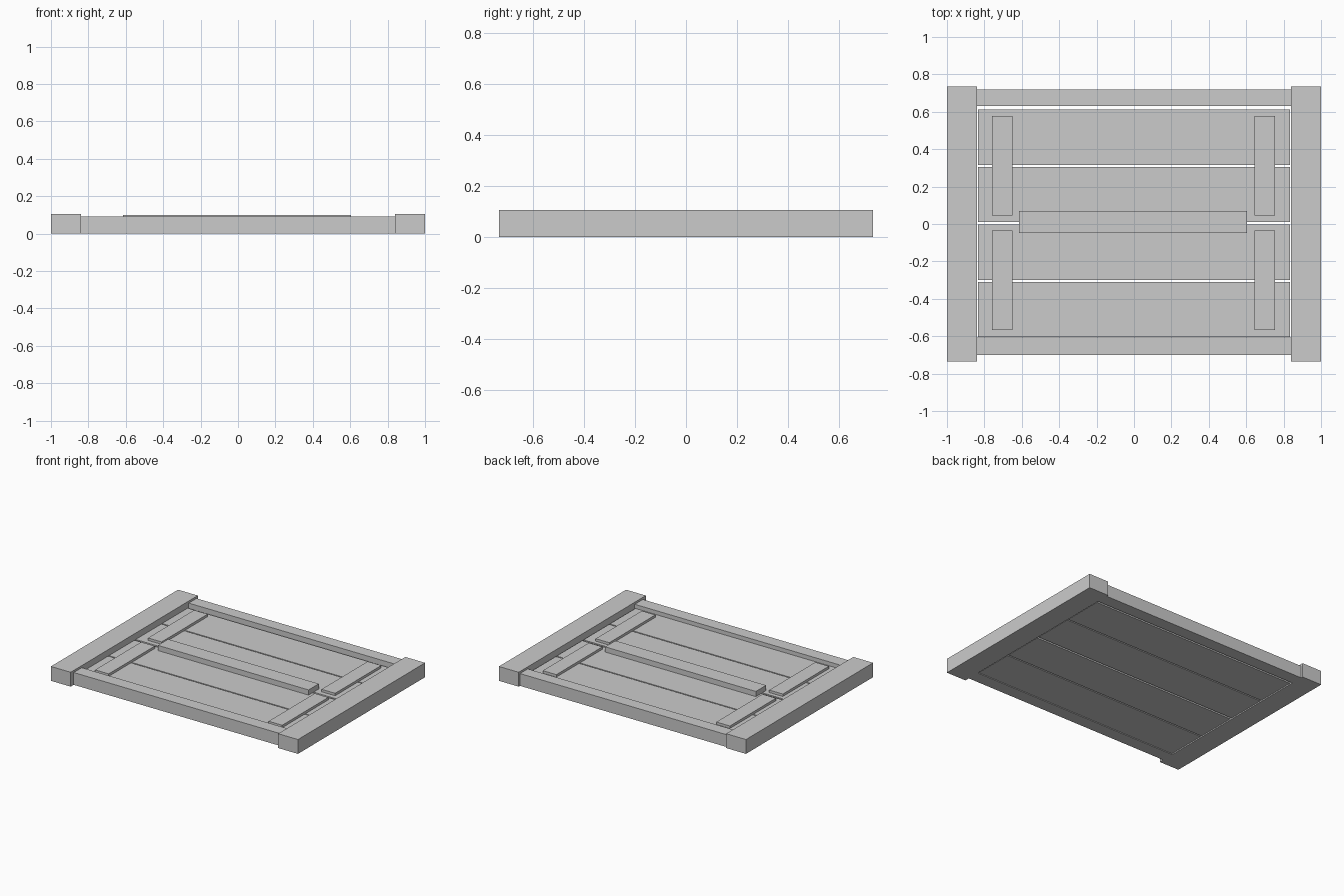
import bpy

if "Cube" in bpy.data.objects:
    bpy.data.objects.remove(bpy.data.objects["Cube"])


def box(name, x0, x1, y0, y1, z0, z1):
    """Axis-aligned board given by its extents."""
    bpy.ops.mesh.primitive_cube_add(size=1, location=((x0 + x1) / 2, (y0 + y1) / 2, (z0 + z1) / 2))
    ob = bpy.context.object
    ob.name = name
    ob.scale = (x1 - x0, y1 - y0, z1 - z0)
    bpy.ops.object.transform_apply(location=False, rotation=False, scale=True)
    return ob


# Thick side posts
box("left_post", -1.0, -0.84, -0.735, 0.735, 0, 0.105)
box("right_post", 0.84, 1.0, -0.735, 0.735, 0, 0.105)

# Rails between the posts
box("front_rail", -0.84, 0.84, -0.70, -0.607, 0, 0.09)
box("back_rail", -0.84, 0.84, 0.63, 0.72, 0, 0.09)

# Four planks with narrow gaps
for i, y in enumerate((-0.605, -0.298, 0.01, 0.315)):
    y0 = y if i != 1 else -0.30
    box(f"plank_{i + 1}", -0.835, 0.833, y0, y0 + 0.296, 0.004, 0.062)

# Short cross battens, two on each side
for side, x in (("left", -0.76), ("right", 0.645)):
    for end, y in (("front", -0.567), ("back", 0.045)):
        box(f"{side}_{end}_batten", x, x + 0.11, y, y + 0.533, 0.06, 0.08)

# Long centre bar
box("centre_bar", -0.615, 0.605, -0.048, 0.07, 0.06, 0.1)
